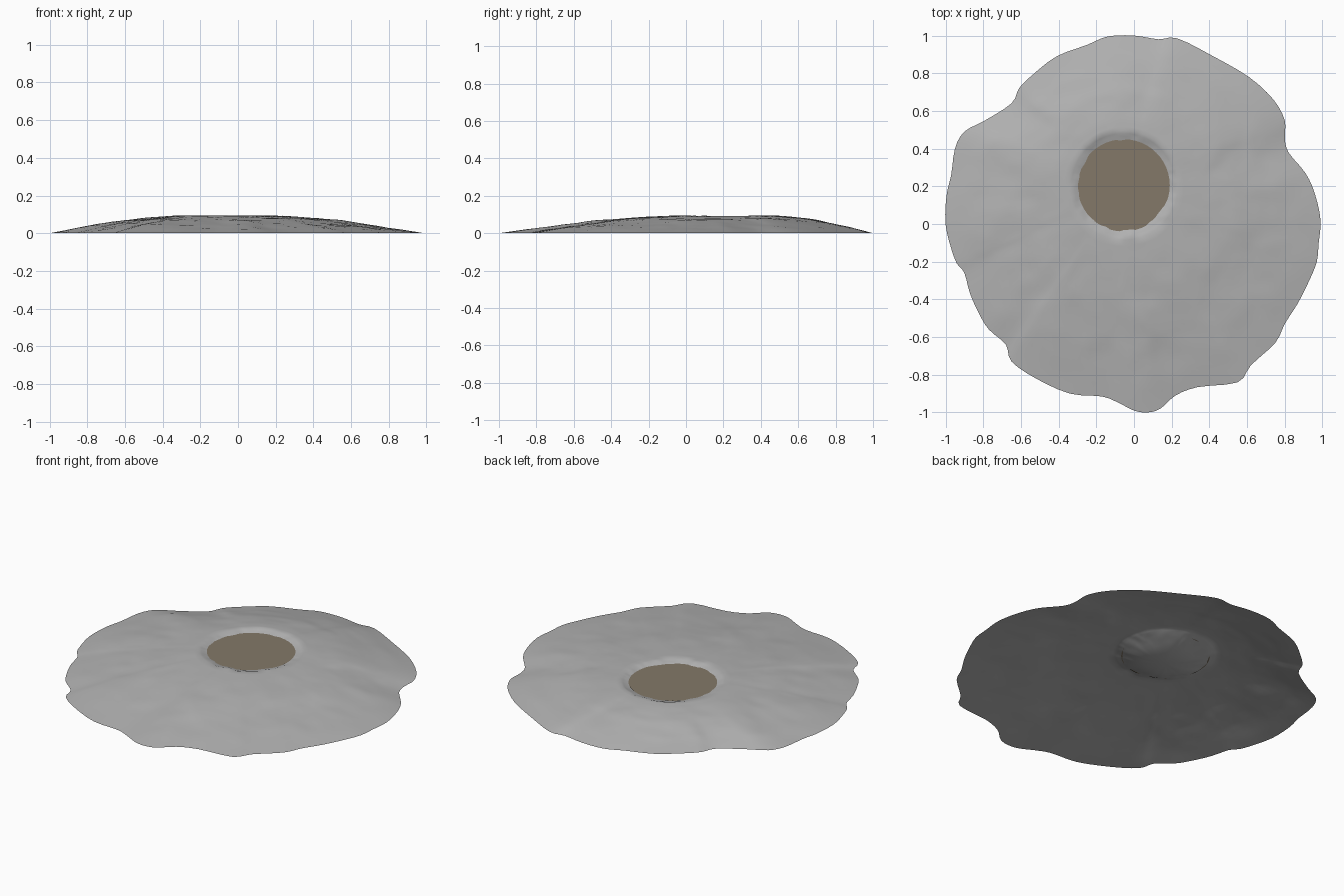
import bpy, bmesh, math
from mathutils import Vector, noise

if "Cube" in bpy.data.objects:
    bpy.data.objects.remove(bpy.data.objects["Cube"])

CENTRE = Vector((-0.055, 0.205))   # crater centre
RIM, RIM_Z = 0.29, 0.093           # crater rim radius and height
POOL_Z = 0.08

# Coastline, counter-clockwise from the east
COAST = [(.99, .02), (.96, .16), (.91, .27), (.82, .38), (.80, .46), (.80, .55), (.74, .66),
         (.61, .78), (.42, .89), (.23, .985), (.13, .98), (0, 1), (-.14, .995), (-.25, .95),
         (-.41, .89), (-.54, .79), (-.61, .72), (-.65, .64), (-.79, .55), (-.90, .49),
         (-.95, .40), (-.97, .26), (-.995, .15), (-1, 0), (-.97, -.13), (-.94, -.21),
         (-.90, -.26), (-.87, -.37), (-.82, -.48), (-.77, -.56), (-.68, -.64), (-.65, -.73),
         (-.52, -.82), (-.34, -.90), (-.17, -.915), (-.08, -.95), (0, -.99), (.07, -1),
         (.14, -.98), (.22, -.91), (.34, -.865), (.55, -.84), (.62, -.75), (.75, -.63),
         (.80, -.53), (.87, -.42), (.93, -.30), (.97, -.20), (.98, -.10)]


def material(name, rgb):
    m = bpy.data.materials.new(name)
    m.diffuse_color = (*rgb, 1)
    m.use_nodes = True
    m.node_tree.nodes["Principled BSDF"].inputs["Base Color"].default_value = m.diffuse_color
    return m


def make_object(name, bm, mat):
    bmesh.ops.recalc_face_normals(bm, faces=bm.faces)
    if sum(f.normal.z for f in bm.faces) < 0:
        bmesh.ops.reverse_faces(bm, faces=bm.faces)
    mesh = bpy.data.meshes.new(name)
    bm.to_mesh(mesh)
    bm.free()
    mesh.materials.append(mat)
    mesh.shade_smooth()
    ob = bpy.data.objects.new(name, mesh)
    bpy.context.collection.objects.link(ob)
    return ob


def smooth_loop(pts, steps):
    """Closed Catmull-Rom curve through the points."""
    p, out = [Vector(q) for q in pts], []
    n = len(p)
    for i in range(n):
        a, b, c, d = p[i - 1], p[i], p[(i + 1) % n], p[(i + 2) % n]
        for k in range(steps):
            t = k / steps
            out.append(0.5 * (2 * b + (c - a) * t + (2 * a - 5 * b + 4 * c - d) * t * t
                              + (3 * b - a - 3 * c + d) * t ** 3))
    return out


def bumps(p, scale, seed):
    return noise.fractal(Vector((p.x * scale, p.y * scale, seed)), 1.0, 2.0, 3)


def slope_height(t):
    """Gentle dome falling from the rim (t=0) to the coast (t=1)."""
    keys = [(0, RIM_Z), (.12, .088), (.4, .070), (.7, .037), (1, 0)]
    for (t0, z0), (t1, z1) in zip(keys, keys[1:]):
        if t <= t1:
            return z0 + (z1 - z0) * (t - t0) / (t1 - t0)
    return 0


# Terrain: rings of vertices from the crater floor over the rim to the coast
coast = smooth_loop(COAST, 3)
bm = bmesh.new()
rings = []
for s in (.2, .4, .55, .65, .72, .78, .84, .9, .95):          # crater bowl
    ring = []
    for c in coast:
        d = (c - CENTRE).normalized()
        p = CENTRE + d * RIM * s
        z = 0.035 + (RIM_Z - 0.035) * (1 - (1 - s ** 2.2) ** 1.25)
        z += 0.007 * s * bumps(p, 9, 2)
        ring.append(bm.verts.new((p.x, p.y, z)))
    rings.append(ring)
OUTER = 24
for k in range(OUTER + 1):                                    # outer slopes
    t = k / OUTER
    ring = []
    for c in coast:
        d = (c - CENTRE).normalized()
        p = (CENTRE + d * RIM).lerp(c, t)
        fade = min(1, 4 * (1 - t)) * (0.25 + 0.75 * min(1, 3 * t))
        z = slope_height(t) + fade * (0.006 * bumps(p, 3, 5) + 0.0025 * bumps(p, 9, 8))
        ring.append(bm.verts.new((p.x, p.y, min(0.098, max(0, z)))))
    rings.append(ring)
n = len(coast)
for a, b in zip(rings, rings[1:]):
    for i in range(n):
        j = (i + 1) % n
        bm.faces.new((a[i], b[i], b[j], a[j]))
floor = bm.verts.new((CENTRE.x, CENTRE.y, 0.035))
for i in range(n):
    bm.faces.new((floor, rings[0][i], rings[0][(i + 1) % n]))
make_object("terrain", bm, material("grey rock", (0.45, 0.45, 0.45)))

# Muddy pool: flat disc that runs slightly into the crater wall
bm = bmesh.new()
bmesh.ops.create_circle(bm, cap_ends=True, segments=48, radius=0.245)
pool = make_object("crater_pool", bm, material("muddy brown", (0.23, 0.19, 0.14)))
pool.location = (CENTRE.x, CENTRE.y, POOL_Z)
